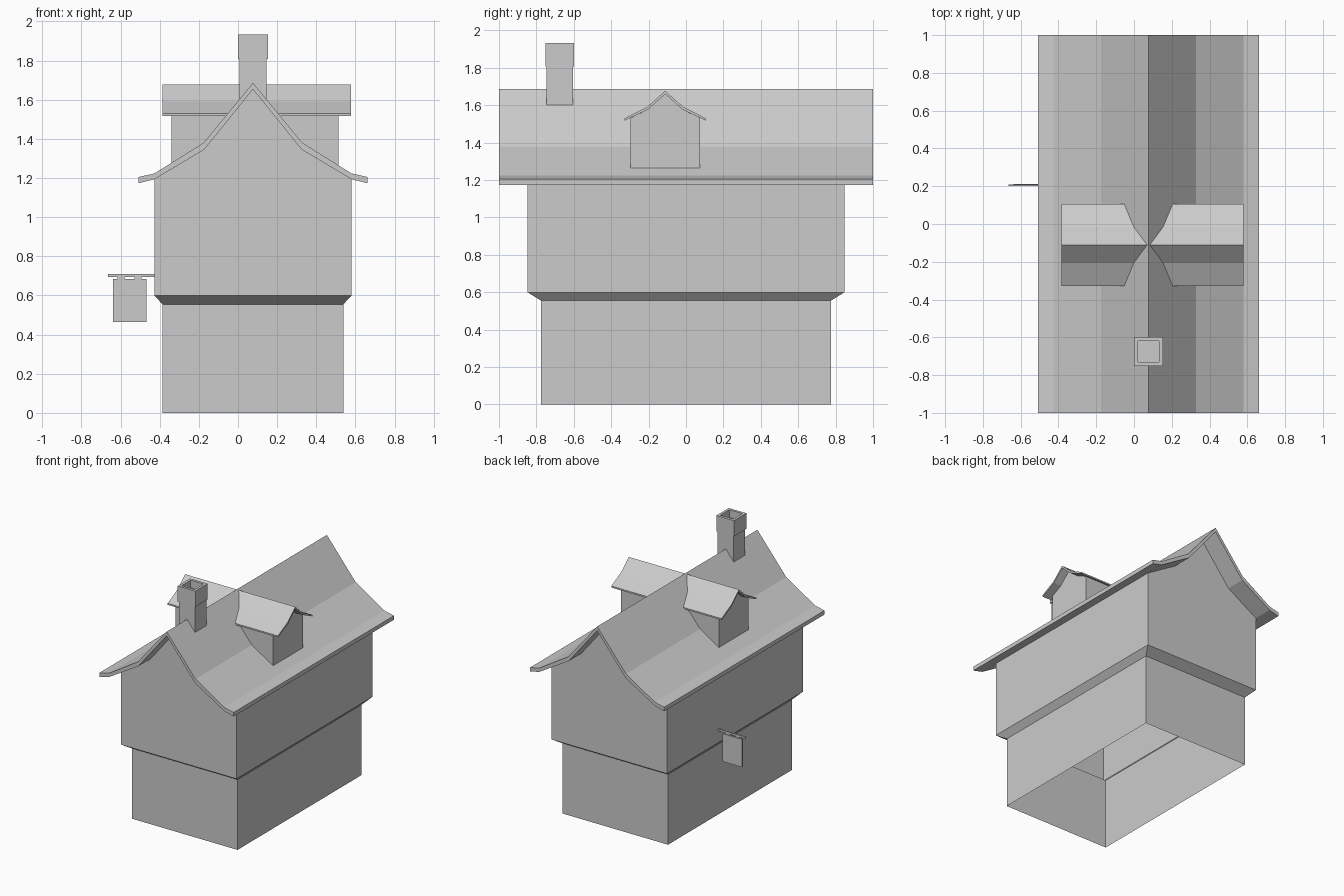
import bpy, bmesh

if "Cube" in bpy.data.objects:
    bpy.data.objects.remove(bpy.data.objects["Cube"])

CX = 0.0765   # ridge line of the house
DY = -0.111   # centre line of the dormers


def make(name, verts, faces):
    me = bpy.data.meshes.new(name)
    me.from_pydata(verts, [], faces)
    bm = bmesh.new()
    bm.from_mesh(me)
    bmesh.ops.recalc_face_normals(bm, faces=bm.faces)
    bm.to_mesh(me)
    bm.free()
    ob = bpy.data.objects.new(name, me)
    bpy.context.collection.objects.link(ob)
    return ob


def box(name, x0, x1, y0, y1, z0, z1):
    v = [(x, y, z) for z in (z0, z1) for x, y in ((x0, y0), (x1, y0), (x1, y1), (x0, y1))]
    f = [(i, (i + 1) % 4, (i + 1) % 4 + 4, i + 4) for i in range(4)]
    return make(name, v, f + [(3, 2, 1, 0), (4, 5, 6, 7)])


def mirrored(half):
    """Half profile from centre outward -> full profile."""
    return [(-a, z) for a, z in half[:0:-1]] + half


def slab(name, top, bottom, point_a, point_b):
    """Thick folded roof: closed profile swept between two ends."""
    prof = top + bottom[::-1]
    n, m = len(prof), len(top)
    v = [point_a(*p) for p in prof] + [point_b(*p) for p in prof]
    f = [(i, (i + 1) % n, (i + 1) % n + n, i + n) for i in range(n)]
    for i in range(m - 1):
        q = (i, i + 1, n - 2 - i, n - 1 - i)
        f += [q, tuple(k + n for k in q)]
    return make(name, v, f)


# Main roof
top = [(0, 1.686), (0.252, 1.38), (0.504, 1.223), (0.586, 1.205)]
under = [(0, 1.653), (0.248, 1.346), (0.504, 1.193), (0.586, 1.173)]
slab("main_roof", mirrored(top), mirrored(under),
     lambda a, z: (CX + a, -1, z), lambda a, z: (CX + a, 1, z))


def roof_dist(z):
    """Distance from the ridge at which the roof surface has height z."""
    for (a0, z0), (a1, z1) in zip(top, top[1:]):
        if z1 <= z <= z0:
            return a0 + (a1 - a0) * (z0 - z) / (z0 - z1)
    return 0


# Walls: lower storey, flared jetty and gabled upper storey, open below
rings = [(0.462, 0.775, 0), (0.462, 0.775, 0.555), (0.504, 0.847, 0.6), (0.504, 0.847, 1.193)]
v = [(CX + sx * w, sy * d, z) for w, d, z in rings
     for sx, sy in ((-1, -1), (1, -1), (1, 1), (-1, 1))]
f = [(r * 4 + i, r * 4 + (i + 1) % 4, r * 4 + 4 + (i + 1) % 4, r * 4 + 4 + i)
     for r in range(3) for i in range(4)]
for y, l, r in ((-0.847, 12, 13), (0.847, 15, 14)):
    k = len(v)
    v += [(CX + 0.248, y, 1.346), (CX, y, 1.653), (CX - 0.248, y, 1.346)]
    f.append((l, r, k, k + 1, k + 2))
make("house_walls", v, f)

# Dormers, trimmed where they meet the main roof
d_top = mirrored([(0, 1.677), (0.095, 1.592), (0.217, 1.53)])
d_under = mirrored([(0, 1.66), (0.092, 1.577), (0.217, 1.518)])
for side, s, wall, eave in (("left", -1, 0.416, 0.461), ("right", 1, 0.437, 0.502)):
    slab(side + "_dormer_roof", d_top, d_under,
         lambda a, z: (CX + s * roof_dist(z), DY + a, z),
         lambda a, z: (CX + s * eave, DY + a, z))
    base = 1.38 - (wall - 0.252) * 0.157 / 0.252
    cheek = [(roof_dist(1.532), 1.532), (0.252, 1.38), (wall, base), (wall, 1.532)]
    v = [(CX + s * d, DY + t * 0.186, z) for t in (-1, 1) for d, z in cheek]
    v += [(CX + s * wall, DY + a, z) for a, z in ((0.092, 1.577), (0, 1.66), (-0.092, 1.577))]
    make(side + "_dormer_walls", v, [(0, 1, 2, 3), (4, 5, 6, 7), (2, 6, 7, 8, 9, 10, 3)])

# Chimney shaft saddling the ridge
cy, h = -0.675, 0.07
v = []
for y in (cy - h, cy + h):
    v += [(CX - h, y, 1.60), (CX, y, 1.685), (CX + h, y, 1.60),
          (CX + h, y, 1.81), (CX - h, y, 1.81)]
make("chimney_shaft", v, [(0, 1, 2, 3, 4), (5, 6, 7, 8, 9), (2, 3, 8, 7), (0, 4, 9, 5)])

# Chimney cap with a recessed flue
cap = box("chimney_cap", CX - 0.077, CX + 0.077, cy - 0.077, cy + 0.077, 1.808, 1.932)
bm = bmesh.new()
bm.from_mesh(cap.data)
lid = max(bm.faces, key=lambda p: p.calc_center_median().z)
bmesh.ops.inset_region(bm, faces=[lid], thickness=0.029)
flue = bmesh.ops.extrude_face_region(bm, geom=[lid])["geom"]
bmesh.ops.translate(bm, vec=(0, 0, -0.06), verts=[g for g in flue if isinstance(g, bmesh.types.BMVert)])
if lid.is_valid:
    bmesh.ops.delete(bm, geom=[lid], context='FACES_ONLY')
bmesh.ops.recalc_face_normals(bm, faces=bm.faces)
bm.to_mesh(cap.data)
bm.free()

# Hanging sign board with its bracket
box("sign_beam", -0.665, CX - 0.504, 0.202, 0.21, 0.695, 0.71)
box("sign_board", -0.638, -0.468, 0.2, 0.213, 0.465, 0.685)
for i, x in enumerate((-0.597, -0.51)):
    box(f"sign_hanger_{i + 1}", x - 0.018, x + 0.018, 0.204, 0.208, 0.684, 0.696)
